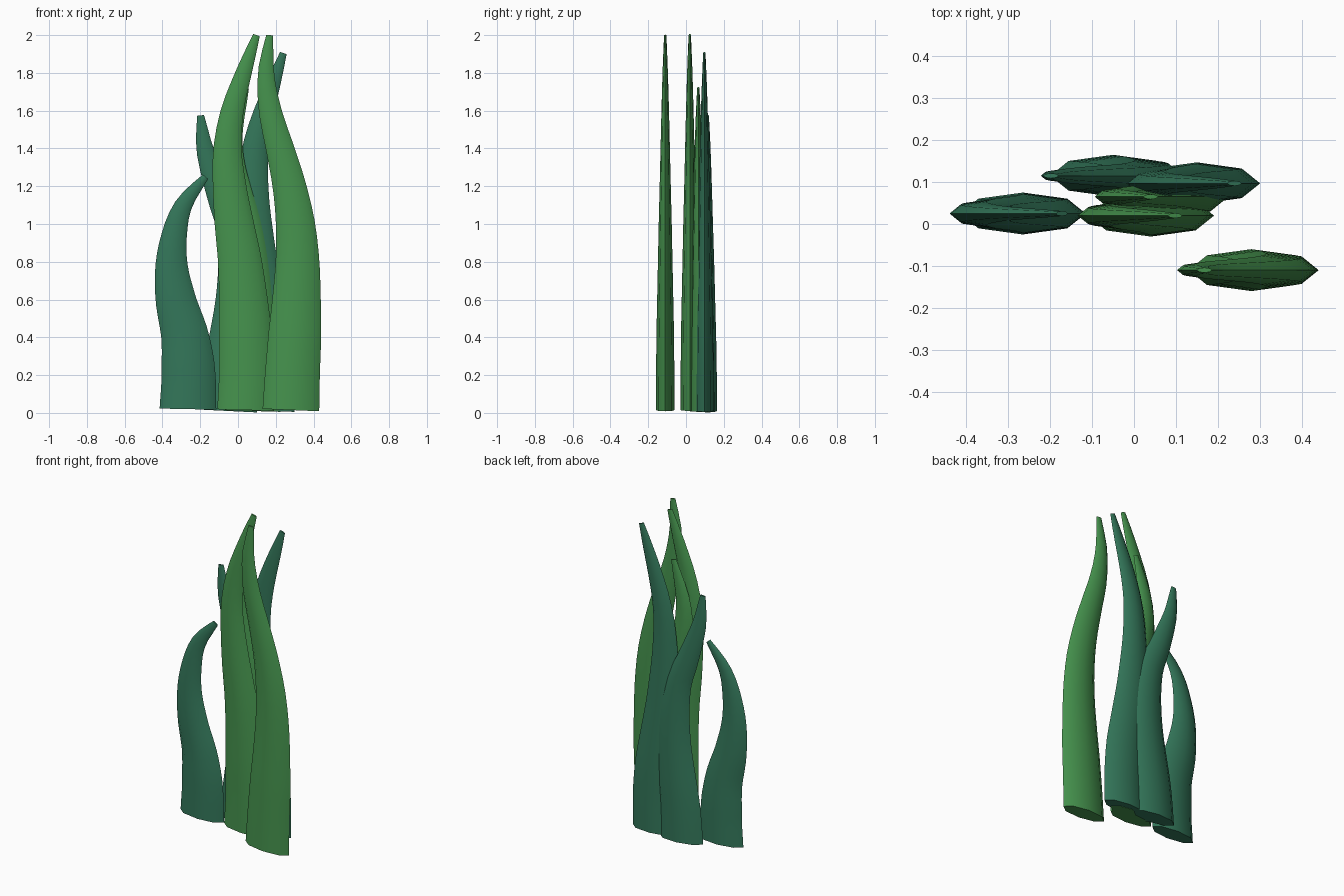
import bpy, bmesh, math
from mathutils import Vector

if "Cube" in bpy.data.objects:
    bpy.data.objects.remove(bpy.data.objects["Cube"])


def material(name, rgb):
    m = bpy.data.materials.new(name)
    m.diffuse_color = (*rgb, 1)
    m.use_nodes = True
    m.node_tree.nodes["Principled BSDF"].inputs["Base Color"].default_value = m.diffuse_color
    return m


GREEN = material("leaf_green", (0.06, 0.29, 0.075))
TEAL = material("deep_teal", (0.033, 0.18, 0.10))

SIDES, STEPS = 8, 24
# half width of a blade against relative length; thickness is a third of it
TAPER = [(0, .15), (.2, .14), (.5, .103), (.6, .088), (.7, .074),
         (.8, .06), (.9, .043), (.96, .029), (1, .018)]


def half_width(t):
    for (a, ra), (b, rb) in zip(TAPER, TAPER[1:]):
        if t <= b:
            return ra + (rb - ra) * (t - a) / (b - a)
    return TAPER[-1][1]


def spline(pts, t):
    """Smooth curve x(z) through the points, t runs from root to tip."""
    z = pts[0][1] + (pts[-1][1] - pts[0][1]) * t
    n = len(pts) - 1
    i = next((k for k in range(n) if z <= pts[k + 1][1]), n - 1)

    def slope(k):
        a, b = pts[max(k - 1, 0)], pts[min(k + 1, n)]
        return (b[0] - a[0]) / (b[1] - a[1])
    (x0, z0), (x1, z1) = pts[i], pts[i + 1]
    h = z1 - z0
    u = (z - z0) / h
    x = ((2*u**3 - 3*u**2 + 1) * x0 + (u**3 - 2*u**2 + u) * h * slope(i)
         + (3*u**2 - 2*u**3) * x1 + (u**3 - u**2) * h * slope(i + 1))
    return Vector((x, 0, z))


def blade(name, y, mat, pts):
    bm = bmesh.new()
    rings = []
    for s in range(STEPS + 1):
        t = s / STEPS
        c = spline(pts, t)
        tan = (spline(pts, min(t + .01, 1)) - spline(pts, max(t - .01, 0))).normalized()
        side = Vector((tan.z, 0, -tan.x))
        r = half_width(t)
        ring = []
        for k in range(SIDES):
            a = math.tau * k / SIDES
            ring.append(bm.verts.new(c + side * r * math.cos(a)
                                     + Vector((0, y + r / 3 * math.sin(a), 0))))
        rings.append(ring)
    for lo, hi in zip(rings, rings[1:]):
        for k in range(SIDES):
            j = (k + 1) % SIDES
            bm.faces.new((lo[k], lo[j], hi[j], hi[k]))
    bm.faces.new(rings[0][::-1])
    bm.faces.new(rings[-1])
    bmesh.ops.recalc_face_normals(bm, faces=bm.faces)
    me = bpy.data.meshes.new(name)
    bm.to_mesh(me)
    bm.free()
    me.materials.append(mat)
    ob = bpy.data.objects.new(name, me)
    bpy.context.collection.objects.link(ob)
    bpy.ops.object.select_all(action='DESELECT')
    ob.select_set(True)
    bpy.context.view_layer.objects.active = ob
    bpy.ops.object.shade_smooth_by_angle(angle=math.radians(60))


# short teal blade on the left
blade("left_short_blade", .025, TEAL,
      [(-.265, .02), (-.262, .2), (-.28, .4), (-.33, .6), (-.352, .8),
       (-.325, 1.0), (-.277, 1.12), (-.172, 1.25)])
# tall green blades in front
blade("centre_tall_blade", .02, GREEN,
      [(.04, .015), (.045, .2), (.035, .5), (.01, .8), (-.02, 1.0), (-.045, 1.2),
       (-.056, 1.4), (-.03, 1.6), (.03, 1.8), (.098, 2.0)])
blade("front_right_tall_blade", -.11, GREEN,
      [(.28, .015), (.288, .2), (.30, .4), (.31, .6), (.315, .8), (.304, 1.0),
       (.272, 1.2), (.222, 1.4), (.17, 1.6), (.148, 1.8), (.168, 2.0)])
# green blade hidden behind the centre
blade("centre_rear_blade", .065, GREEN,
      [(.075, .01), (.08, .2), (.072, .4), (.06, .6), (.05, .8), (.03, 1.0),
       (-.01, 1.2), (-.032, 1.35), (-.022, 1.5), (.04, 1.72)])
# teal blades at the back
blade("back_right_blade", .097, TEAL,
      [(.15, .01), (.155, .2), (.145, .4), (.12, .6), (.095, .8), (.08, 1.0),
       (.076, 1.15), (.085, 1.35), (.112, 1.5), (.155, 1.65), (.205, 1.8), (.24, 1.905)])
blade("back_left_blade", .115, TEAL,
      [(-.05, .01), (-.04, .2), (-.018, .4), (0, .6), (-.003, .8), (-.035, 1.0),
       (-.075, 1.1), (-.13, 1.25), (-.176, 1.4), (-.198, 1.575)])
